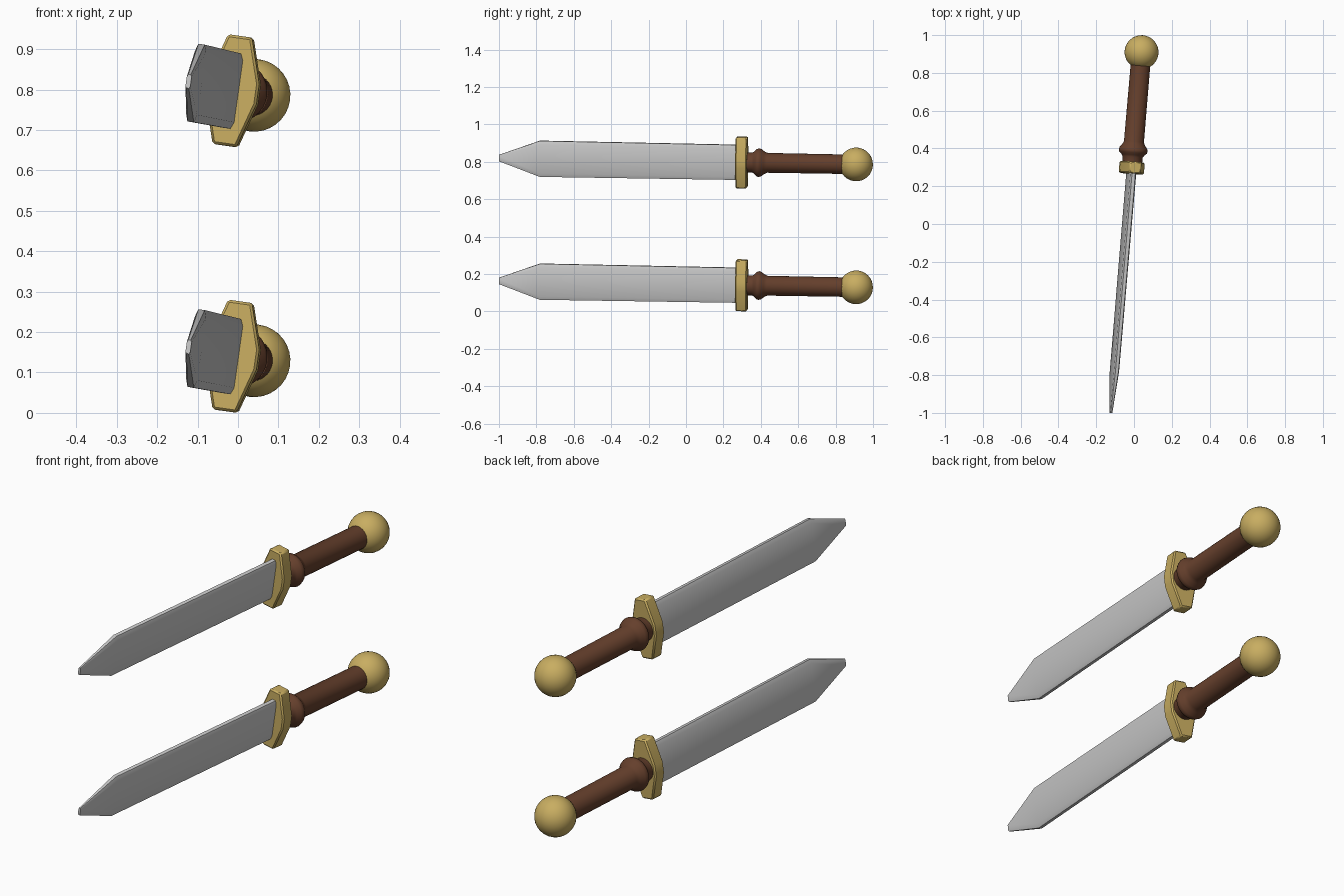
import bpy, bmesh, math
from mathutils import Vector, Matrix

if "Cube" in bpy.data.objects:
    bpy.data.objects.remove(bpy.data.objects["Cube"])

def material(name, rgb):
    m = bpy.data.materials.new(name)
    m.diffuse_color = (*rgb, 1)
    m.use_nodes = True
    m.node_tree.nodes["Principled BSDF"].inputs["Base Color"].default_value = m.diffuse_color
    return m

gold = material("gold", (0.58, 0.42, 0.12))
brown = material("brown", (0.13, 0.05, 0.025))

# Sword frame: local Y runs from tip to pommel, local Z across the blade width
axis = Vector((0.085, 1, -0.018)).normalized()
roll = math.radians(8)
across = Vector((math.sin(roll), 0, math.cos(roll)))
across = (across - axis * across.dot(axis)).normalized()
flat = axis.cross(across)
frame = Matrix((flat, axis, across)).transposed().to_4x4()

def finish(name, bm, place, mat=None, angle=40, bevel=0):
    bmesh.ops.recalc_face_normals(bm, faces=bm.faces)
    me = bpy.data.meshes.new(name)
    bm.to_mesh(me)
    bm.free()
    ob = bpy.data.objects.new(name, me)
    bpy.context.collection.objects.link(ob)
    ob.matrix_world = place
    if mat:
        me.materials.append(mat)
    if bevel:
        b = ob.modifiers.new("bevel", 'BEVEL')
        b.width, b.segments, b.limit_method = bevel, 1, 'ANGLE'
    bpy.ops.object.select_all(action='DESELECT')
    ob.select_set(True)
    bpy.context.view_layer.objects.active = ob
    bpy.ops.object.shade_smooth_by_angle(angle=math.radians(angle))
    return ob

def loft(rings):
    """Skin a list of closed rings of points and cap both ends."""
    bm = bmesh.new()
    vs = [[bm.verts.new(p) for p in r] for r in rings]
    n = len(vs[0])
    for a, b in zip(vs, vs[1:]):
        for i in range(n):
            j = (i + 1) % n
            bm.faces.new((a[i], a[j], b[j], b[i]))
    bm.faces.new(vs[0])
    bm.faces.new(vs[-1])
    return bm

def octagon(y, x1, z1, x2, z2):
    """Ring mirrored from two corner points of one quadrant."""
    q = [(x1, z1), (x2, z2)]
    pts = q + [(x, -z) for x, z in q[::-1]]
    pts += [(-x, -z) for x, z in q] + [(-x, z) for x, z in q[::-1]]
    return [(x, y, z) for x, z in pts]

def lathe(profile, n=32):
    return loft([[(r * math.cos(2 * math.pi * i / n), y, r * math.sin(2 * math.pi * i / n))
                  for i in range(n)] for y, r in profile])

def sword(label, z):
    place = Matrix.Translation((-0.012, 0.298, z)) @ frame
    # Blade: thin flat bar with narrow bevelled edges and a tapered tip
    finish(label + "_blade", loft([
        octagon(-1.303, 0.003, 0.017, 0.006, 0.012),
        octagon(-1.083, 0.008, 0.097, 0.014, 0.078),
        octagon(0.0, 0.009, 0.094, 0.016, 0.077)]), place, None, 50)
    # Guard: long octagonal plate
    finish(label + "_guard", loft([octagon(y, 0.030, 0.137, 0.064, 0.025)
                                   for y in (-0.031, 0.031)]), place, gold, 30, 0.006)
    # Grip: turned handle with a collar ring
    finish(label + "_grip", lathe([
        (0.02, 0.053), (0.057, 0.053), (0.068, 0.06), (0.080, 0.073), (0.092, 0.077),
        (0.105, 0.073), (0.122, 0.060), (0.138, 0.053), (0.58, 0.052)]), place, brown, 45)
    # Pommel: ball
    bm = bmesh.new()
    bmesh.ops.create_uvsphere(bm, u_segments=32, v_segments=16, radius=0.09)
    finish(label + "_pommel", bm, place @ Matrix.Translation((0, 0.614, 0)), gold, 60)

sword("lower", 0.140)
sword("upper", 0.797)
